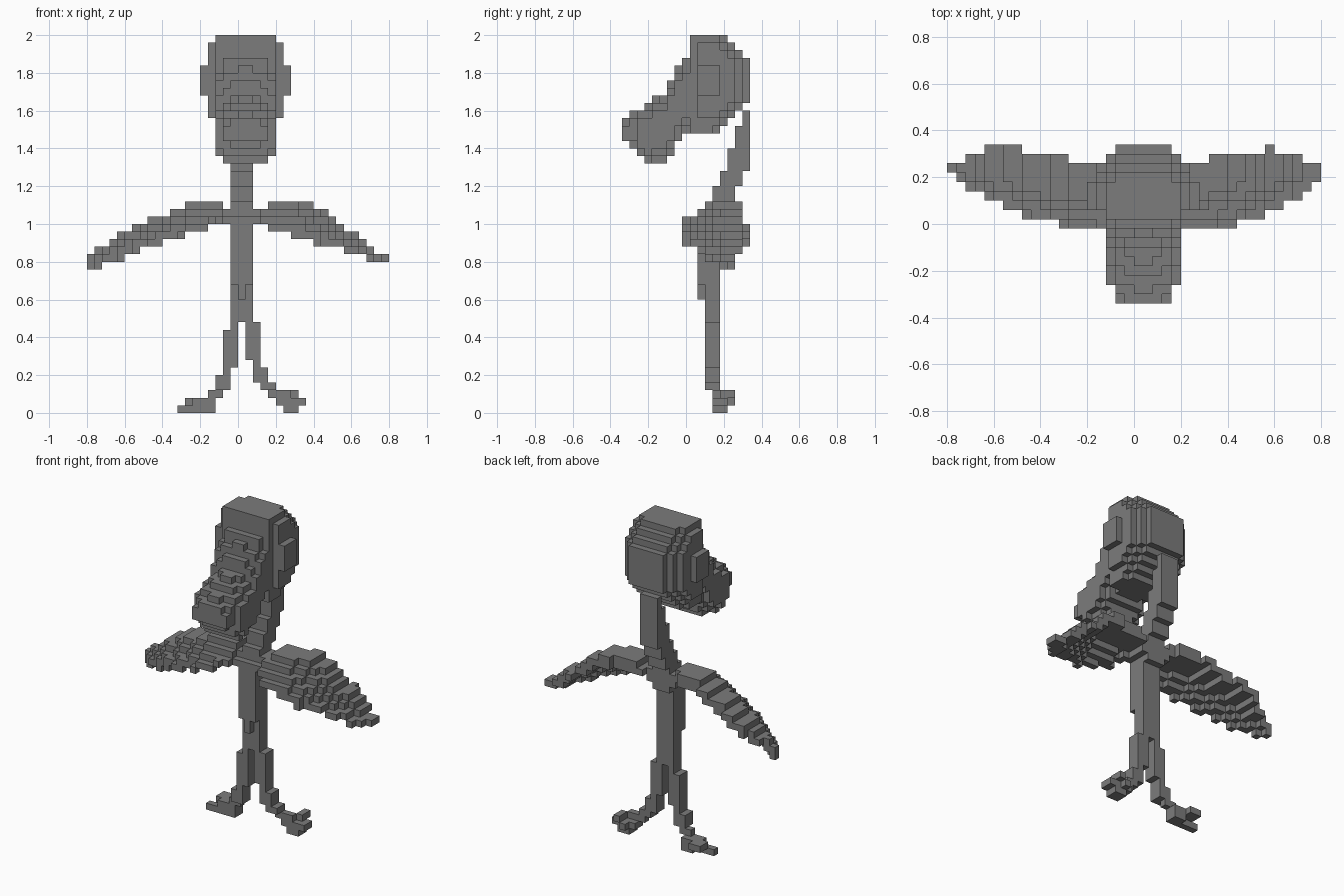
import bpy
import bmesh
from mathutils import Vector

CELL = 0.04
NX, NY, NZ = 40, 17, 50

cube = bpy.data.objects.get("Cube")
if cube:
    bpy.data.objects.remove(cube, do_unlink=True)

grey = bpy.data.materials.new("plain grey")
grey.use_nodes = True
COLOUR = (0.2, 0.2, 0.2, 1)
grey.diffuse_color = COLOUR
grey.node_tree.nodes["Principled BSDF"].inputs["Base Color"].default_value = COLOUR


def centre(cell):
    i, j, k = cell
    return ((i + 0.5 - NX / 2) * CELL, (j + 0.5 - NY / 2) * CELL, (k + 0.5) * CELL)


GRID = [(i, j, k) for i in range(NX) for j in range(NY) for k in range(NZ)]
parts, taken = {}, set()


def fill(name, rule):
    """Claim every free grid cell whose centre satisfies the rule."""
    cells = {cell for cell in GRID if cell not in taken and rule(*centre(cell))}
    taken.update(cells)
    parts[name] = cells


def boxes(*bounds):
    return lambda x, y, z: any(x0 < x < x1 and y0 < y < y1 and z0 < z < z1
                               for x0, x1, y0, y1, z0, z1 in bounds)


def curve(points, v):
    """Straight-line interpolation through the points, held flat past the ends."""
    if v <= points[0][0]:
        return points[0][1]
    for (start, low), (end, high) in zip(points, points[1:]):
        if v <= end:
            return low + (high - low) * (v - start) / (end - start)
    return points[-1][1]


# Head: a flat-fronted block with chamfered sides and back
def head(x, y, z):
    side, rise = abs(x - 0.04), abs(z - 1.76)
    front_width = 0.08 + 2.2 * y
    back_width = 0.36 - 0.7 * y
    return (y > 0.02 and z > 1.48
            and side < min(front_width, back_width)
            and side + 0.4 * rise < 0.255
            and rise + y < 0.43
            and side + rise + y < 0.55)


fill("head", head)
fill("back_knob", boxes((0, 0.08, 0.3, 0.34, 1.72, 1.8)))

# Beak: rounded sections that slope forward and down
BEAK_TOP = [(-0.32, 1.56), (-0.12, 1.69), (0, 1.9)]
BEAK_LOW = [(-0.32, 1.43), (-0.2, 1.31), (-0.12, 1.31), (0, 1.48)]


def beak(x, y, z):
    top, low = curve(BEAK_TOP, y), curve(BEAK_LOW, y)
    width = 0.13 if y < -0.26 else 0.17
    across = abs(x - 0.04) / width
    upward = abs(2 * z - top - low) / (top - low)
    return y < 0.02 and across ** 2.1 + upward ** 2.1 < 1


fill("beak", beak)


# Neck: leans back as it rises
def neck(x, y, z):
    front = 0.36 * z - 0.265
    return -0.04 < x < 0.08 and 1.12 < z < 1.6 and front < y < front + 0.12


fill("neck", neck)

# Body: a slim upright column
fill("body", boxes((-0.04, 0.08, 0.1, 0.22, 0.96, 1.12),
                   (-0.04, 0.08, 0.06, 0.18, 0.68, 1.04),
                   (0, 0.04, 0.06, 0.18, 0.6, 0.68),
                   (0, 0.04, 0.1, 0.18, 0.48, 0.6)))


# Wings: thin drooping sheets that curl down toward the leading edge and tip
def wing(side, root, sag, crest, lead, trail):
    def rule(x, y, z):
        reach = x * side
        if reach < root or not curve(lead, reach) < y < curve(trail, reach):
            return False
        bend = 0.1 + 0.25 * max(0, reach - 0.2)
        drop = max(0, bend - y) * (1.15 - 0.6 * reach)
        floor = 1.03 - sag * reach
        top = max(curve(crest, reach) - drop, floor + CELL)
        return max(floor, top - 0.065) < z < top
    return rule


fill("left_wing", wing(
    1, 0.08, 0.31,
    crest=[(0.1, 1.07), (0.16, 1.11), (0.38, 1.11), (0.5, 1.04), (0.8, 0.81)],
    lead=[(0.1, 0.05), (0.2, -0.03), (0.44, 0), (0.7, 0.1), (0.8, 0.2)],
    trail=[(0.1, 0.24), (0.58, 0.325), (0.8, 0.25)]))
fill("right_wing", wing(
    -1, 0.04, 0.34,
    crest=[(0.06, 1.07), (0.1, 1.11), (0.26, 1.11), (0.5, 1.01), (0.62, 0.95), (0.8, 0.82)],
    lead=[(0.06, 0.05), (0.16, -0.03), (0.32, 0), (0.48, 0.04), (0.74, 0.17), (0.8, 0.24)],
    trail=[(0.1, 0.24), (0.58, 0.34), (0.8, 0.24)]))

# Legs: stepped columns that splay outward
SHIN = (0.1, 0.18)
fill("left_leg", boxes((0.04, 0.08, *SHIN, 0.28, 0.68), (0.08, 0.12, *SHIN, 0.16, 0.48),
                       (0.12, 0.16, *SHIN, 0.12, 0.24), (0.16, 0.2, *SHIN, 0.12, 0.16)))
fill("right_leg", boxes((-0.04, 0, *SHIN, 0.24, 0.68), (-0.08, -0.04, *SHIN, 0.12, 0.44),
                        (-0.12, -0.08, *SHIN, 0.12, 0.2)))

# Feet: flat, with toes pointing out and back
SOLE, PAD, ANKLE = (0, 0.04), (0.04, 0.08), (0.08, 0.12)
FRONT, WIDE, BACK = (0.14, 0.18), (0.14, 0.22), (0.18, 0.26)
fill("left_foot", boxes((0.16, 0.28, *FRONT, *ANKLE), (0.28, 0.32, *BACK, *ANKLE),
                        (0.2, 0.32, *WIDE, *PAD), (0.32, 0.36, *WIDE, *PAD),
                        (0.24, 0.28, *BACK, *PAD), (0.24, 0.32, *WIDE, *SOLE)))
fill("right_foot", boxes((-0.16, -0.08, *FRONT, *ANKLE), (-0.32, -0.2, *FRONT, *SOLE),
                         (-0.2, -0.12, *WIDE, *SOLE), (-0.24, -0.12, *WIDE, *PAD),
                         (-0.28, -0.2, *BACK, *PAD)))


# Turn each part's exposed cell sides into a clean flat mesh
def build(name, cells):
    bm = bmesh.new()
    for cell in cells:
        middle = Vector(centre(cell))
        for axis in range(3):
            for sign in (-1, 1):
                neighbour = list(cell)
                neighbour[axis] += sign
                if tuple(neighbour) in taken:
                    continue
                out, a, b = Vector(), Vector(), Vector()
                out[axis] = sign * CELL / 2
                a[(axis + 1) % 3] = sign * CELL / 2
                b[(axis + 2) % 3] = CELL / 2
                corners = (-a - b, a - b, a + b, b - a)
                bm.faces.new([bm.verts.new(middle + out + corner) for corner in corners])
    bmesh.ops.remove_doubles(bm, verts=bm.verts, dist=CELL / 100)
    bmesh.ops.dissolve_limit(bm, angle_limit=0.01, verts=bm.verts, edges=bm.edges)
    mesh = bpy.data.meshes.new(name)
    bm.to_mesh(mesh)
    bm.free()
    mesh.materials.append(grey)
    bpy.context.collection.objects.link(bpy.data.objects.new(name, mesh))


for part, part_cells in parts.items():
    build(part, part_cells)
